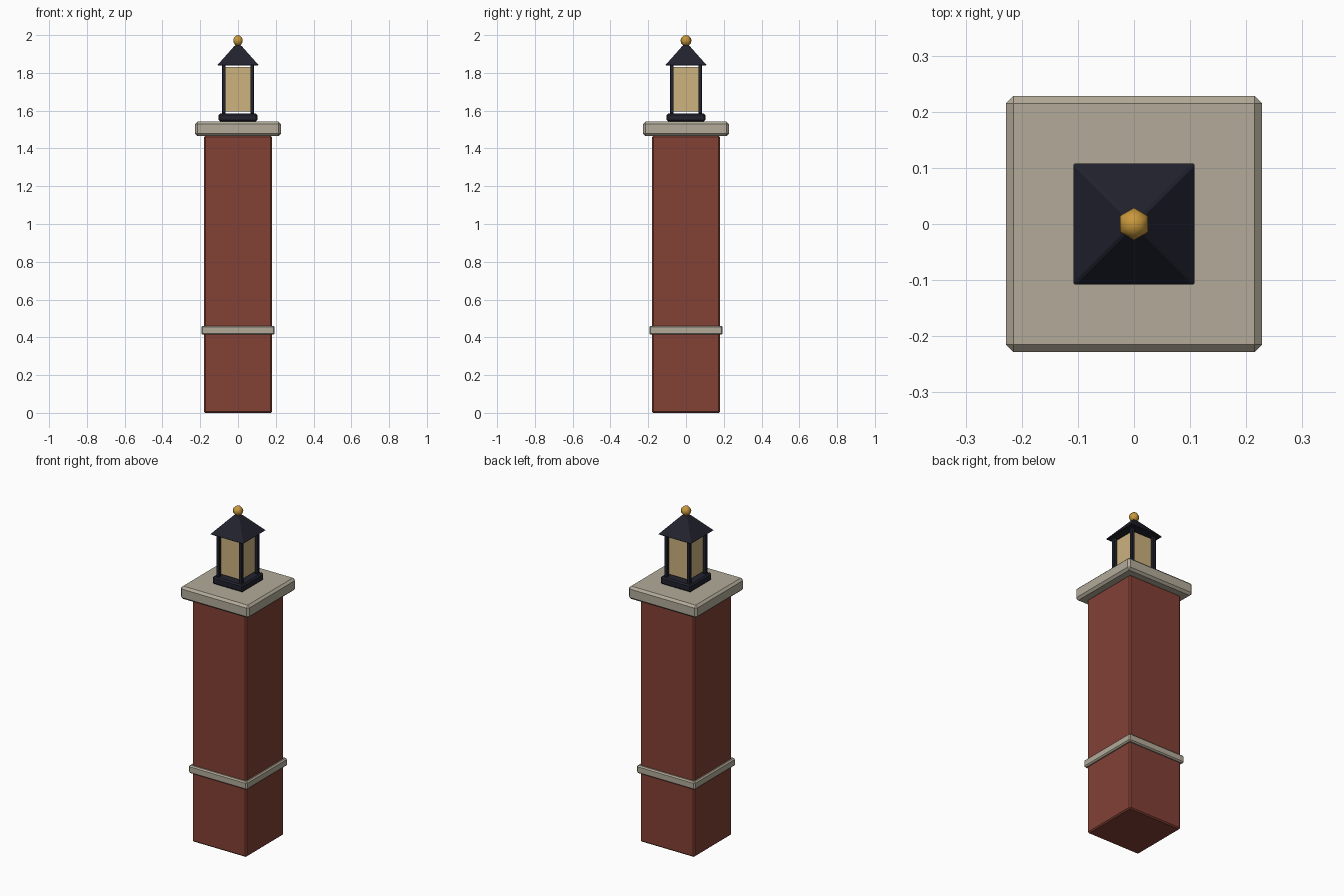
import bpy, bmesh, math
from mathutils import Matrix

if "Cube" in bpy.data.objects:
    bpy.data.objects.remove(bpy.data.objects["Cube"])


def material(name, rgb):
    # 8-bit display colour converted to linear values
    mat = bpy.data.materials.new(name)
    lin = [(c / 255 / 12.92) if c < 11 else ((c / 255 + 0.055) / 1.055) ** 2.4 for c in rgb]
    mat.diffuse_color = (*lin, 1)
    mat.use_nodes = True
    mat.node_tree.nodes["Principled BSDF"].inputs["Base Color"].default_value = mat.diffuse_color
    return mat


BRICK = material("red brick", (130, 65, 53))
STONE = material("pale stone", (179, 171, 154))
METAL = material("dark metal", (33, 34, 46))
GLASS = material("warm glass", (205, 178, 127))
BRASS = material("brass", (200, 152, 60))


def finish(bm, name, mat, bevel=0):
    mesh = bpy.data.meshes.new(name)
    bm.to_mesh(mesh)
    bm.free()
    mesh.materials.append(mat)
    obj = bpy.data.objects.new(name, mesh)
    bpy.context.collection.objects.link(obj)
    if bevel:
        mod = obj.modifiers.new("bevel", 'BEVEL')
        mod.width = bevel
        mod.segments = 1
    return obj


def block(name, mat, half, z0, z1, bevel=0, x=0, y=0):
    # Square block between two heights
    bm = bmesh.new()
    bmesh.ops.create_cube(bm, size=1)
    bmesh.ops.scale(bm, verts=bm.verts, vec=(2 * half, 2 * half, z1 - z0))
    bmesh.ops.translate(bm, verts=bm.verts, vec=(x, y, (z0 + z1) / 2))
    return finish(bm, name, mat, bevel)


# Brick pillar with stone band and cap
block("pillar_shaft", BRICK, 0.18, 0, 1.467, 0.007)
block("stone_band", STONE, 0.194, 0.414, 0.461, 0.007)
block("stone_cap", STONE, 0.228, 1.465, 1.542, 0.013)

# Lantern: base, glass and four corner posts
block("lantern_base", METAL, 0.102, 1.542, 1.586, 0.008)
block("lantern_glass", GLASS, 0.066, 1.596, 1.832)
for i, (sx, sy) in enumerate([(-1, -1), (1, -1), (1, 1), (-1, 1)]):
    block(f"lantern_post_{i + 1}", METAL, 0.01, 1.585, 1.845, 0.002, 0.075 * sx, 0.075 * sy)

# Pyramid roof with a small flat top
bm = bmesh.new()
bmesh.ops.create_cone(bm, cap_ends=True, segments=4, radius1=0.110 * math.sqrt(2),
                      radius2=0.017 * math.sqrt(2), depth=0.105)
bmesh.ops.rotate(bm, verts=bm.verts, cent=(0, 0, 0), matrix=Matrix.Rotation(math.pi / 4, 3, 'Z'))
bmesh.ops.translate(bm, verts=bm.verts, vec=(0, 0, 1.8925))
finish(bm, "lantern_roof", METAL, 0.003)

# Six-sided ball finial
bm = bmesh.new()
bmesh.ops.create_uvsphere(bm, u_segments=6, v_segments=6, radius=0.029)
bmesh.ops.translate(bm, verts=bm.verts, vec=(0, 0, 1.971))
ball = finish(bm, "finial", BRASS)
ball.data.polygons.foreach_set("use_smooth", [True] * len(ball.data.polygons))
